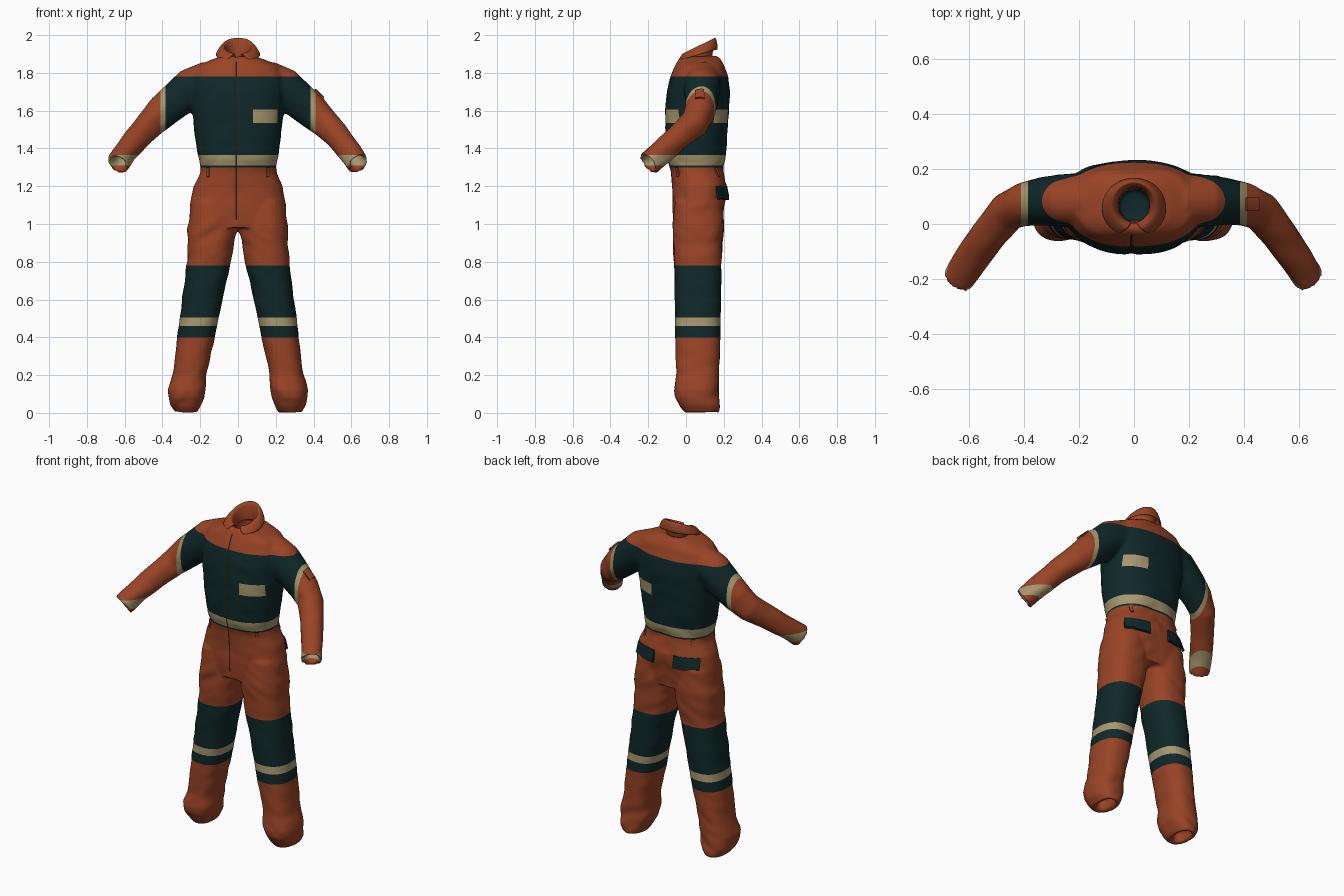
import bpy, bmesh, math
from mathutils import Vector, noise
from mathutils.bvhtree import BVHTree

cube = bpy.data.objects.get("Cube")
if cube:
    bpy.data.objects.remove(cube)


def material(name, rgb):
    m = bpy.data.materials.new(name)
    m.use_nodes = True
    m.diffuse_color = (*rgb, 1)
    bsdf = m.node_tree.nodes["Principled BSDF"]
    bsdf.inputs["Base Color"].default_value = (*rgb, 1)
    bsdf.inputs["Roughness"].default_value = 0.9
    return m


ORANGE, TEAL, TAN, SEAM = range(4)
mats = [material("orange cloth", (0.32, 0.058, 0.019)),
        material("dark teal cloth", (0.005, 0.021, 0.022)),
        material("reflective tan", (0.39, 0.31, 0.16)),
        material("dark seam", (0.03, 0.01, 0.006))]
SEG = 40


def add_object(name, bm, mat_list):
    mesh = bpy.data.meshes.new(name)
    bm.to_mesh(mesh)
    ob = bpy.data.objects.new(name, mesh)
    bpy.context.collection.objects.link(ob)
    for m in mat_list:
        mesh.materials.append(m)
    return ob


def loft(bm, rings):
    """Closed skin over a list of point rings."""
    rows = [[bm.verts.new(p) for p in r] for r in rings]
    n = len(rows[0])
    faces = [bm.faces.new((a[i], a[(i + 1) % n], b[(i + 1) % n], b[i]))
             for a, b in zip(rows, rows[1:]) for i in range(n)]
    faces += [bm.faces.new(rows[0]), bm.faces.new(rows[-1])]
    bmesh.ops.recalc_face_normals(bm, faces=faces)


def oval(center, u, v, power=2.4):
    pts = []
    for i in range(SEG):
        t = math.tau * i / SEG
        c, s = math.cos(t), math.sin(t)
        pts.append(center + u * math.copysign(abs(c) ** (2 / power), c)
                   + v * math.copysign(abs(s) ** (2 / power), s))
    return pts


def flat_ring(z, x0, x1, y0, y1):
    return oval(Vector(((x0 + x1) / 2, (y0 + y1) / 2, z)),
                Vector(((x1 - x0) / 2, 0, 0)), Vector((0, (y1 - y0) / 2, 0)))


bm = bmesh.new()

# Torso: height, half width, front, back; the last rings turn into the neck hole
torso = [(.98, .25, -.065, .19), (1.1, .256, -.072, .205), (1.2, .236, -.073, .217),
         (1.27, .205, -.08, .2), (1.3, .2, -.088, .196), (1.34, .207, -.102, .207),
         (1.45, .225, -.11, .217), (1.6, .243, -.11, .227), (1.7, .25, -.102, .232),
         (1.78, .25, -.082, .224), (1.84, .215, -.056, .205), (1.875, .135, -.037, .182),
         (1.89, .085, -.02, .158), (1.885, .06, .002, .135), (1.75, .055, .01, .125)]
loft(bm, [flat_ring(z, -w, w, a, b) for z, w, a, b in torso])

# Legs: height, inner, outer, front, back; the last rings turn up into the hem
leg = [(1.12, .02, .245, -.06, .195), (.98, .002, .265, -.07, .2), (.8, .038, .271, -.062, .187),
       (.6, .083, .297, -.06, .185), (.4, .123, .322, -.057, .182), (.2, .167, .343, -.053, .174),
       (.12, .17, .37, -.064, .172), (.08, .178, .366, -.058, .174), (.035, .2, .357, -.033, .18),
       (0, .218, .335, 0, .172), (.015, .24, .312, .024, .15), (.07, .24, .312, .024, .15)]

# Sleeves: centre, horizontal radius, vertical radius
sleeve = [(.15, .085, 1.75, .1, .115), (.25, .085, 1.715, .095, .108), (.33, .082, 1.65, .087, .096),
          (.4, .072, 1.592, .079, .089), (.46, .045, 1.535, .072, .077), (.53, -.04, 1.46, .065, .067),
          (.59, -.125, 1.385, .062, .063), (.638, -.2, 1.318, .058, .061),
          (.633, -.193, 1.325, .04, .042), (.6, -.14, 1.37, .036, .036)]


def sleeve_rings():
    pts = [Vector(r[:3]) for r in sleeve]
    for i, row in enumerate(sleeve):
        t = (pts[min(i + 1, len(pts) - 1)] - pts[max(i - 1, 0)]).normalized()
        if t.x < 0:
            t = -t
        side = t.cross(Vector((0, 0, 1))).normalized()
        yield oval(pts[i], side * row[3], side.cross(t) * row[4], 2.1)


for sx in (1, -1):
    for rings in ([flat_ring(*r) for r in leg], list(sleeve_rings())):
        loft(bm, [[Vector((p.x * sx, p.y, p.z)) for p in r] for r in rings])

# Fuse the parts into one soft garment
garment = add_object("coverall", bm, mats)
bm.free()
remesh = garment.modifiers.new("fuse", 'REMESH')
remesh.mode = 'VOXEL'
remesh.voxel_size = 0.009
soften = garment.modifiers.new("soften", 'SMOOTH')
soften.iterations = 5
deps = bpy.context.evaluated_depsgraph_get()
fused = bpy.data.meshes.new_from_object(garment.evaluated_get(deps))
garment.modifiers.clear()

# Cloth folds, stronger at the waist, hems and crotch
bm = bmesh.new()
bm.from_mesh(fused)
bm.normal_update()
moves = []
for v in bm.verts:
    x, y, z = v.co
    amp = 0.004
    for level, spread in ((.1, .12), (1.3, .08), (.95, .12)):
        amp += 0.004 * math.exp(-((z - level) / spread) ** 2)
    fold = noise.noise(Vector((x * 7, y * 7, z * 16 + abs(x) * 9)))
    crease = 0.004 * math.exp(-((x + .01) / .01) ** 2) if y < 0 and z > 1.02 else 0
    moves.append(v.normal * (fold * amp - crease))
for v, d in zip(bm.verts, moves):
    v.co += d
for v in bm.verts:
    v.co.z = max(v.co.z, 0)

# Cut clean edges for the colour bands
cuts = [('z', h) for h in (.4, .46, .505, .78, 1.3, 1.31, 1.365, 1.535, 1.605, 1.78)]
cuts += [('x', w) for w in (-.41, -.385, -.014, -.006, .08, .21, .385, .41)]
for axis, at in cuts:
    n = Vector((axis == 'x', 0, axis == 'z'))
    bmesh.ops.bisect_plane(bm, geom=bm.verts[:] + bm.edges[:] + bm.faces[:],
                           plane_co=n * at, plane_no=n, dist=1e-5)


def colour(c):
    x, y, z = c
    ax = abs(x)
    if z > 1.2 and ax > .385:                       # sleeves
        band = ax < .41 or (ax > .5 and 1.31 < z < 1.365)
        return TAN if band else ORANGE
    if y < 0 and 1.02 < z < 1.86 and -.014 < x < -.006:
        return SEAM
    if z > 1.78:
        return ORANGE
    if z > 1.365:                                   # chest and back patch
        return TAN if .08 < x < .21 and 1.535 < z < 1.605 else TEAL
    if z > 1.3:
        return TAN if z > 1.31 else TEAL
    if z > .78 or z < .4:
        return ORANGE
    return TAN if .46 < z < .505 else TEAL


for f in bm.faces:
    f.material_index = colour(f.calc_center_median())
bm.to_mesh(garment.data)
garment.data.shade_smooth()
tree = BVHTree.FromBMesh(bm)
bm.free()


def plate(name, mat, ray, lift, thick, nu=10, nv=5):
    """Cloth plate laid on the garment; ray(u, v) gives origin and direction."""
    pb = bmesh.new()
    grid, out = [], Vector()
    for j in range(nv + 1):
        row = []
        for i in range(nu + 1):
            hit, nor, _, _ = tree.ray_cast(*ray(i / nu, j / nv))
            row.append(pb.verts.new(hit + nor * lift(j / nv)))
            out += nor
        grid.append(row)
    for a, b in zip(grid, grid[1:]):
        for i in range(nu):
            pb.faces.new((a[i], a[i + 1], b[i + 1], b[i]))
    pb.normal_update()
    if sum((f.normal for f in pb.faces), Vector()).dot(out) < 0:
        bmesh.ops.reverse_faces(pb, faces=pb.faces[:])
    ob = add_object(name, pb, [mat])
    pb.free()
    solid = ob.modifiers.new("thickness", 'SOLIDIFY')
    solid.thickness = thick
    solid.offset = -1


for sx, side in ((1, "left"), (-1, "right")):
    # Rear pocket flaps stand off at their lower edge
    plate(side + "_rear_pocket_flap", mats[TEAL],
          lambda u, v: (Vector((sx * (.065 + .14 * u), 1, 1.2 - .07 * v)), Vector((0, -1, 0))),
          lambda v: .006 + .014 * v, .014)
    # Belt loops, front and back
    for place, d in (("front", 1), ("back", -1)):
        plate(f"{side}_{place}_belt_loop", mats[ORANGE],
              lambda u, v: (Vector((sx * (.15 + .014 * u), -d, 1.3 - .05 * v)), Vector((0, d, 0))),
              lambda v: .007, .007, 2, 4)

# Small pocket on the left sleeve
plate("sleeve_pocket", mats[ORANGE],
      lambda u, v: (Vector((.405 + .045 * u, .05 + .045 * v, 2.5)), Vector((0, 0, -1))),
      lambda v: .009, .009, 5, 5)

# Collar: gap, half width, centre, half depth, front height, rise to the back
collar_rows = [(.15, .058, .07, .064, 1.84, .03), (.18, .07, .072, .074, 1.895, .085),
               (.24, .08, .07, .085, 1.902, .085), (.34, .098, .064, .096, 1.888, .075),
               (.5, .118, .058, .108, 1.862, .06)]
bm = bmesh.new()
rows = []
for gap, w, cy, d, z, rise in collar_rows:
    row = []
    for i in range(33):
        t = gap + (math.tau - 2 * gap) * i / 32
        row.append(bm.verts.new((w * math.sin(t), cy - d * math.cos(t),
                                 z + rise * (1 - math.cos(t)) / 2)))
    rows.append(row)
for a, b in zip(rows, rows[1:]):
    for i in range(32):
        bm.faces.new((a[i], a[i + 1], b[i + 1], b[i]))
bmesh.ops.recalc_face_normals(bm, faces=bm.faces[:])
collar = add_object("collar", bm, [mats[ORANGE]])
bm.free()
collar.data.shade_smooth()
cloth = collar.modifiers.new("thickness", 'SOLIDIFY')
cloth.thickness = 0.01
cloth.offset = 0
collar.modifiers.new("round", 'SUBSURF').levels = 1
